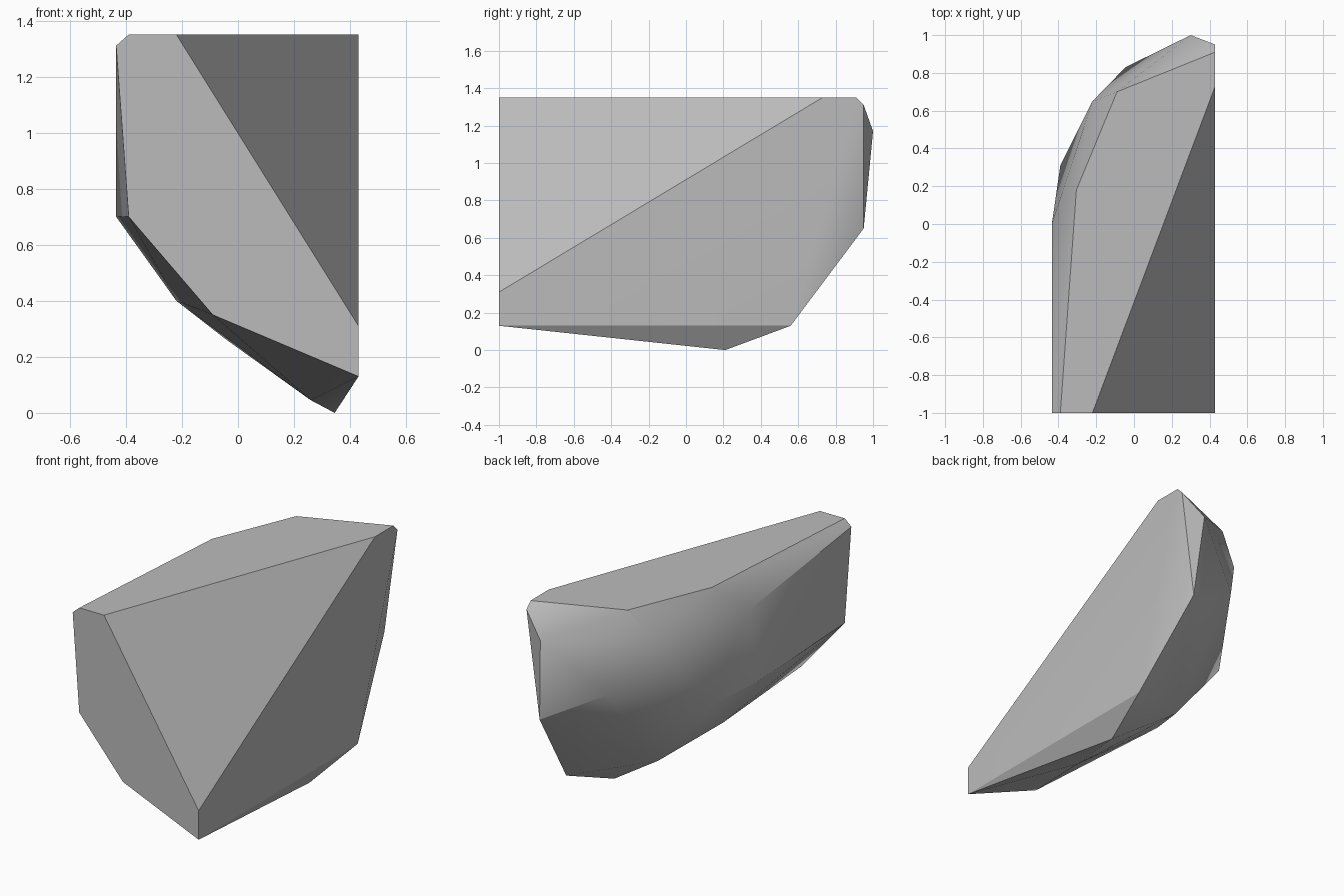
import bpy
import bmesh
from math import radians
from mathutils import Vector

# Remove the default cube
default_cube = bpy.data.objects.get("Cube")
if default_cube:
    bpy.data.objects.remove(default_cube, do_unlink=True)

# Flat planes that square off the front, top and side of the stone
FRONT, TOP, SIDE = -1.0, 1.35, 0.43

# Corners of the flat front face (x, z)
front_corners = [(-0.39, TOP), (-0.435, 1.31), (-0.39, 0.70),
                 (-0.09, 0.35), (SIDE, 0.13), (SIDE, TOP)]
# Corners of the flat top face (x, y)
top_corners = [(-0.305, 0.18), (-0.09, 0.70), (SIDE, 0.91)]
# Corners along the flat side (y, z)
side_corners = [(0.95, 1.31), (0.56, 0.13)]
# Corners of the rounded back, from the upper ring to the foot
rounded_corners = [
    (-0.435, 0.0, 1.175), (-0.22, 0.65, 1.175), (0.30, 1.0, 1.17),
    (-0.435, -0.08, 0.70), (-0.39, 0.31, 0.69),
    (-0.045, 0.83, 0.86), (0.34, 0.95, 0.65),
    (-0.22, -0.05, 0.40), (-0.04, 0.33, 0.26),
    (0.26, -0.2, 0.045), (0.345, 0.21, 0.0),
]

corners = [(x, FRONT, z) for x, z in front_corners]
corners += [(x, y, TOP) for x, y in top_corners]
corners += [(SIDE, y, z) for y, z in side_corners]
corners += rounded_corners

# Wrap the corners in a convex stone and merge its coplanar triangles
bm = bmesh.new()
for corner in corners:
    bm.verts.new(corner)
hull = bmesh.ops.convex_hull(bm, input=bm.verts)
loose = [v for v in bm.verts if not v.link_faces]
bmesh.ops.delete(bm, geom=loose, context='VERTS')
bmesh.ops.dissolve_limit(bm, angle_limit=radians(0.5),
                         verts=bm.verts, edges=bm.edges)

# Chip off the upper front corner with one slanted cut
a = Vector((-0.22, FRONT, TOP))
b = Vector((SIDE, 0.73, TOP))
c = Vector((SIDE, FRONT, 0.31))
normal = (b - a).cross(c - a).normalized()
if normal.dot(Vector((SIDE, FRONT, TOP)) - a) < 0:
    normal.negate()
bmesh.ops.bisect_plane(bm, geom=bm.verts[:] + bm.edges[:] + bm.faces[:],
                       plane_co=a, plane_no=normal, clear_outer=True)
open_edges = [e for e in bm.edges if e.is_boundary]
bmesh.ops.holes_fill(bm, edges=open_edges, sides=0)
bmesh.ops.recalc_face_normals(bm, faces=bm.faces)

mesh = bpy.data.meshes.new("stone_fragment")
bm.to_mesh(mesh)
bm.free()
stone = bpy.data.objects.new("stone_fragment", mesh)
bpy.context.collection.objects.link(stone)

# Plain grey stone
grey = bpy.data.materials.new("stone_grey")
grey.use_nodes = True
colour = (0.5, 0.5, 0.5, 1.0)
grey.diffuse_color = colour
grey.node_tree.nodes["Principled BSDF"].inputs["Base Color"].default_value = colour
mesh.materials.append(grey)

# Soften the shallow facets and keep the cut edges crisp
bpy.ops.object.select_all(action='DESELECT')
stone.select_set(True)
bpy.context.view_layer.objects.active = stone
bpy.ops.object.shade_smooth_by_angle(angle=radians(30))
